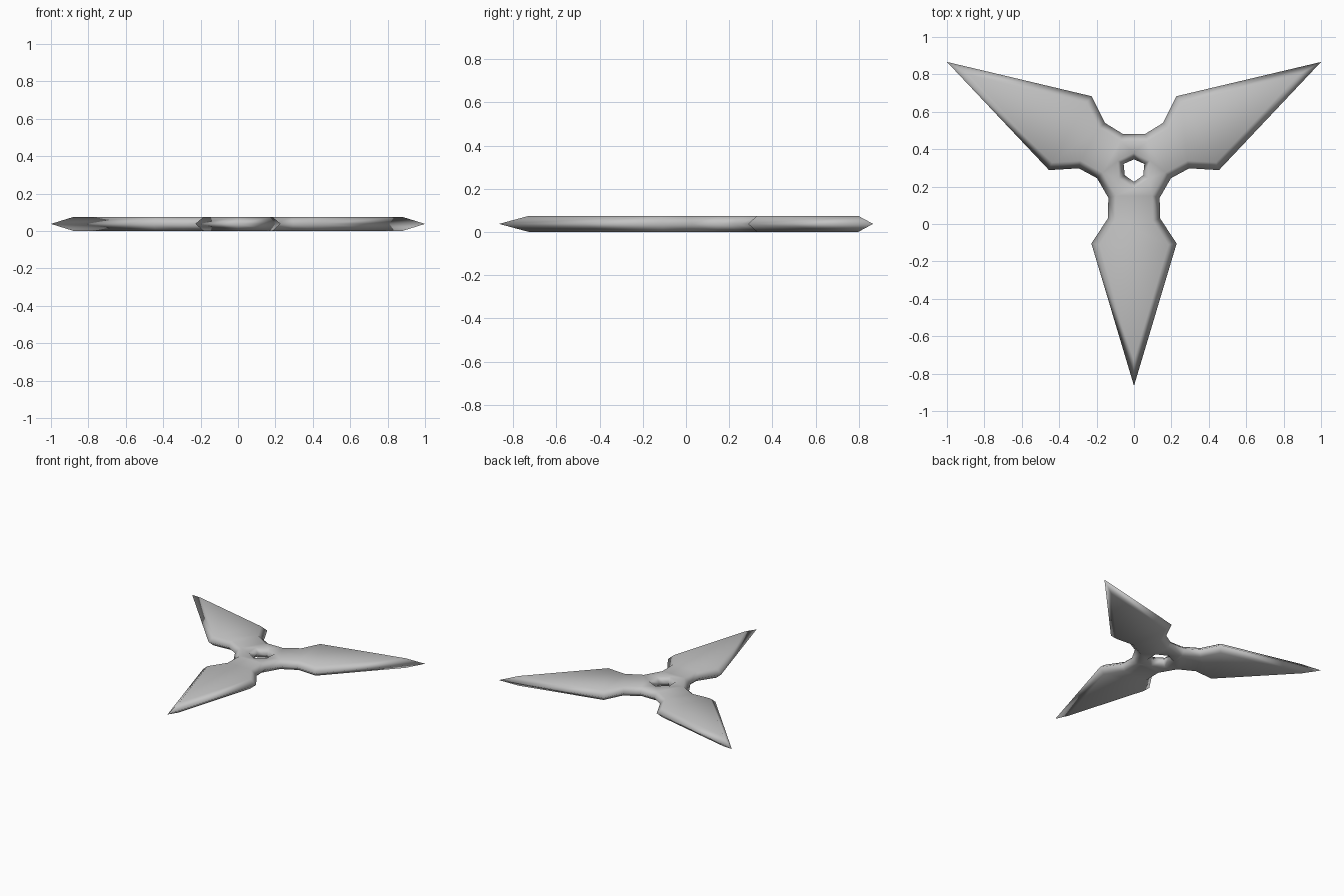
import bpy, bmesh, math
from mathutils import Vector, Matrix

cube = bpy.data.objects.get("Cube")
if cube:
    bpy.data.objects.remove(cube, do_unlink=True)

THICK = 0.075
BEVEL = 0.04
CENTRE_Y = 0.289
HOLE_RADII = (0.064, 0.057)

# One blade, right half from root to shoulder, then mirrored around the tip
half = [(0.137, -0.149), (0.14, -0.26), (0.228, -0.393)]
blade = [(-x, y) for x, y in half] + [(0, -1.1547)] + half[::-1]


def turned(points, k):
    spin = Matrix.Rotation(math.radians(120 * k), 2)
    return [spin @ Vector(p) for p in points]


def inset(points, dist):
    """Move every edge of a counter-clockwise outline inwards."""
    result = []
    for i, p in enumerate(points):
        a = (p - points[i - 1]).normalized()
        b = (points[(i + 1) % len(points)] - p).normalized()
        na, nb = Vector((-a.y, a.x)), Vector((-b.y, b.x))
        result.append(p + (na + nb) * dist / (1 + na.dot(nb)))
    return result


outline = [p for k in range(3) for p in turned(blade, k)]
hole = []
for i in range(6):
    angle = math.radians(-90 + 60 * i)
    hole.append(Vector((math.cos(angle), math.sin(angle))) * HOLE_RADII[i % 2])
hole_wide = [p + p.normalized() * 0.035 for p in hole]
flat_outline = inset(outline, BEVEL)

bm = bmesh.new()


def ring(points, z):
    return [bm.verts.new((p.x, p.y + CENTRE_Y, z)) for p in points]


def bridge(a, b):
    for i in range(len(a)):
        j = (i + 1) % len(a)
        bm.faces.new((a[i], a[j], b[j], b[i]))


# Sharp edge lines at mid height, around the blades and around the hole
edge = ring(outline, THICK / 2)
rim = ring(hole, THICK / 2)

# Flat top and bottom with bevels running to the edge lines
for z in (0, THICK):
    o = ring(flat_outline, z)
    h = ring(hole_wide, z)
    bridge(edge, o)
    bridge(rim, h)
    for k in range(3):
        v = o[7 * k:7 * k + 7]
        nxt = o[(7 * k + 7) % 21]
        h0, h1, h2 = h[2 * k], h[2 * k + 1], h[(2 * k + 2) % 6]
        for f in ((v[0], v[1], v[5], v[6]), (v[1], v[2], v[4], v[5]),
                  (v[2], v[3], v[4]), (v[0], v[6], h0),
                  (v[6], h1, h0), (v[6], nxt, h1), (nxt, h2, h1)):
            bm.faces.new(f)

bmesh.ops.recalc_face_normals(bm, faces=bm.faces)
mesh = bpy.data.meshes.new("throwing_star")
bm.to_mesh(mesh)
bm.free()
mesh.shade_smooth()

# Plain grey metal
steel = bpy.data.materials.new("grey_steel")
steel.use_nodes = True
colour = (0.55, 0.55, 0.55, 1)
steel.diffuse_color = colour
steel.node_tree.nodes["Principled BSDF"].inputs["Base Color"].default_value = colour
mesh.materials.append(steel)

star = bpy.data.objects.new("throwing_star", mesh)
bpy.context.collection.objects.link(star)
